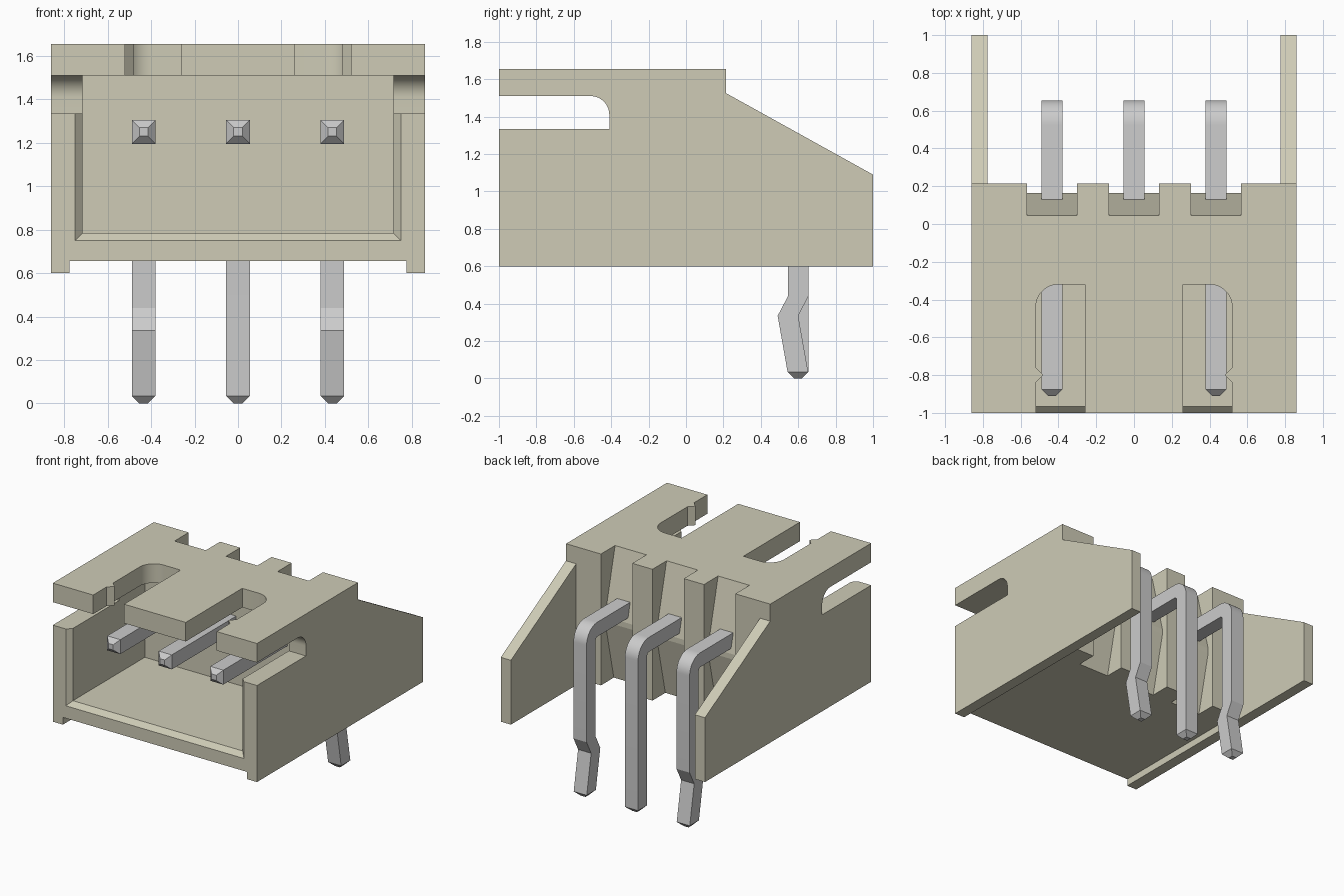
import bpy, bmesh, math

if "Cube" in bpy.data.objects:
    bpy.data.objects.remove(bpy.data.objects["Cube"])


def make_object(name, bm):
    bmesh.ops.recalc_face_normals(bm, faces=bm.faces)
    mesh = bpy.data.meshes.new(name)
    bm.to_mesh(mesh)
    bm.free()
    ob = bpy.data.objects.new(name, mesh)
    bpy.context.collection.objects.link(ob)
    return ob


def loft(name, rings):
    """Closed solid through rings of 3D points, capped at both ends."""
    bm = bmesh.new()
    rows = [[bm.verts.new(p) for p in ring] for ring in rings]
    n = len(rows[0])
    for a, b in zip(rows, rows[1:]):
        for i in range(n):
            j = (i + 1) % n
            bm.faces.new((a[i], a[j], b[j], b[i]))
    bm.faces.new(rows[0])
    bm.faces.new(rows[-1])
    return make_object(name, bm)


def prism_x(name, pts, x0, x1):
    return loft(name, [[(x, y, z) for y, z in pts] for x in (x0, x1)])


def box(name, x0, x1, y0, y1, z0, z1):
    return prism_x(name, [(y0, z0), (y1, z0), (y1, z1), (y0, z1)], x0, x1)


def arc(cx, cy, r, a0, a1, n=12):
    return [(cx + r * math.cos(math.radians(a0 + (a1 - a0) * i / n)),
             cy + r * math.sin(math.radians(a0 + (a1 - a0) * i / n)))
            for i in range(n + 1)]


def smooth(ob):
    bpy.ops.object.select_all(action='DESELECT')
    ob.select_set(True)
    bpy.context.view_layer.objects.active = ob
    bpy.ops.object.shade_smooth_by_angle(angle=math.radians(10))


PITCH = 0.434

# Housing blank: full side silhouette including the rear wings
housing = prism_x("housing", [(-1, 0.6), (1, 0.6), (1, 1.09), (0.215, 1.525),
                              (0.215, 1.655), (-1, 1.655)], -0.86, 0.86)

cutters = [
    # space between the wings, and the shallow recess underneath
    box("wing_gap", -0.775, 0.775, 0.215, 1.2, 0.4, 1.9),
    box("underside_recess", -0.775, 0.775, -1.2, 1.2, 0.4, 0.655),
    # mating cavity with chamfered mouth
    box("cavity", -0.715, 0.715, -1.2, -0.1, 0.785, 1.51),
    loft("mouth_chamfer", [[(-w, y, b), (w, y, b), (w, y, 1.45), (-w, y, 1.45)]
                           for y, w, b in ((-1.035, 0.785, 0.715),
                                           (-0.965, 0.715, 0.785))]),
    # side slots with one rounded corner
    prism_x("side_slot", [(-1.2, 1.335), (-0.41, 1.335)]
            + arc(-0.51, 1.41, 0.1, 0, 90) + [(-1.2, 1.51)], -1.1, 1.1),
]

# Top slots with a rounded outer corner and a small pointed bump
slot = ([(0.26, -1.2), (0.52, -1.2), (0.52, -0.84), (0.48, -0.8), (0.52, -0.76)]
        + arc(0.40, -0.44, 0.12, 0, 90) + [(0.26, -0.32)])
for s in (-1, 1):
    cutters.append(loft("top_slot", [[(s * x, y, z) for x, y in slot]
                                     for z in (1.42, 1.9)]))

# Rear notches behind each pin
notch = [(0.4, 1.8), (0.045, 1.8), (0.045, 1.655), (0.165, 1.16),
         (0.165, 1.12), (0.06, 0.655), (0.06, 0.5), (0.4, 0.5)]
for i in (-1, 0, 1):
    cutters.append(prism_x("rear_notch", notch,
                           i * PITCH - 0.132, i * PITCH + 0.132))

for c in cutters:
    mod = housing.modifiers.new(c.name, 'BOOLEAN')
    mod.operation = 'DIFFERENCE'
    mod.solver = 'EXACT'
    mod.object = c
bpy.context.view_layer.update()
deps = bpy.context.evaluated_depsgraph_get()
cut_mesh = bpy.data.meshes.new_from_object(housing.evaluated_get(deps))
housing.modifiers.clear()
housing.data = cut_mesh
for c in cutters:
    bpy.data.objects.remove(c)

ivory = bpy.data.materials.new("ivory_plastic")
ivory.diffuse_color = (0.62, 0.6, 0.47, 1)
ivory.use_nodes = True
ivory.node_tree.nodes["Principled BSDF"].inputs["Base Color"].default_value = ivory.diffuse_color
housing.data.materials.clear()
housing.data.materials.append(ivory)
smooth(housing)


def pin(name, x, kinked):
    """Square bent pin: stations are (half width, lower/inner yz, upper/outer yz)."""
    h, t = 0.055, 0.02
    st = [(t, (-0.91, 1.25 - t), (-0.91, 1.25 + t)),
          (h, (-0.875, 1.195), (-0.875, 1.305))]
    inner = arc(0.525, 1.175, 0.02, 90, 0)
    outer = arc(0.525, 1.175, 0.13, 90, 0)
    st += [(h, a, b) for a, b in zip(inner, outer)]
    if kinked:
        st += [(h, (0.545, 0.44), (0.655, 0.44)), (h, (0.49, 0.335), (0.6, 0.335))]
    st += [(h, (0.543, 0.035), (0.653, 0.035)) if kinked
           else (h, (0.545, 0.035), (0.655, 0.035)),
           (t, (0.578, 0), (0.618, 0))]
    ob = loft(name, [[(x - w, *a), (x + w, *a), (x + w, *b), (x - w, *b)]
                     for w, a, b in st])
    smooth(ob)


# Three pins, the outer two with a retention kink
pin("left_pin", -PITCH, True)
pin("middle_pin", 0, False)
pin("right_pin", PITCH, True)
